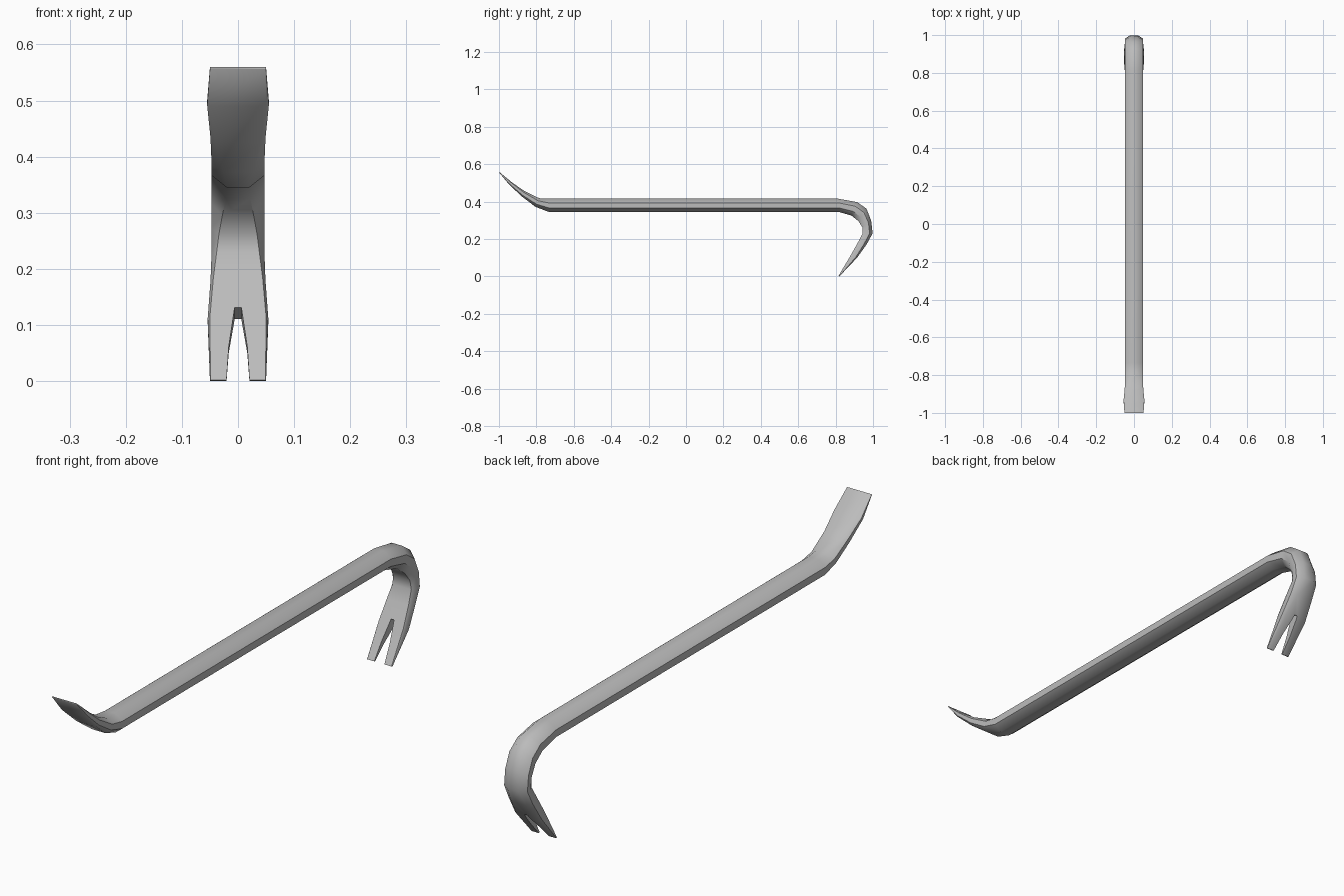
import bpy, bmesh, math
from mathutils import Vector

cube = bpy.data.objects.get("Cube")
if cube:
    bpy.data.objects.remove(cube, do_unlink=True)

steel = bpy.data.materials.new("grey_steel")
steel.use_nodes = True
GREY = (0.5, 0.5, 0.5, 1)
steel.diffuse_color = GREY
steel.node_tree.nodes["Principled BSDF"].inputs["Base Color"].default_value = GREY


def make_object(name, rings):
    """Loft closed rings of points into a capped solid."""
    bm = bmesh.new()
    loops = [[bm.verts.new(p) for p in ring] for ring in rings]
    n = len(loops[0])
    for a, b in zip(loops, loops[1:]):
        for i in range(n):
            j = (i + 1) % n
            bm.faces.new((a[i], a[j], b[j], b[i]))
    bm.faces.new(loops[0])
    bm.faces.new(loops[-1])
    bmesh.ops.recalc_face_normals(bm, faces=bm.faces)
    mesh = bpy.data.meshes.new(name)
    bm.to_mesh(mesh)
    bm.free()
    obj = bpy.data.objects.new(name, mesh)
    bpy.context.collection.objects.link(obj)
    mesh.materials.append(steel)
    return obj


def section(upper, lower, width, flat_up, flat_low, bevel):
    """Eight-sided ring between an upper and a lower point of the side profile."""
    up, low = Vector((0, *upper)), Vector((0, *lower))
    half = [(flat_up, 0), (width, bevel), (width, 1 - bevel), (flat_low, 1)]
    full = half + [(-x, t) for x, t in reversed(half)]
    return [up.lerp(low, t) + Vector((x, 0, 0)) for x, t in full]


# Bar from chisel tip to claw tip: upper point, lower point, half width, flats, bevel
stations = [
    ((-1.0, 0.56), (-1.0, 0.556), 0.050, 0.049, 0.049, 0.15),
    ((-0.93, 0.502), (-0.945, 0.49), 0.055, 0.050, 0.050, 0.2),
    ((-0.865, 0.457), (-0.875, 0.425), 0.049, 0.038, 0.040, 0.25),
    ((-0.785, 0.418), (-0.805, 0.372), 0.047, 0.024, 0.026, 0.3),
    ((-0.735, 0.415), (-0.735, 0.345), 0.047, 0.020, 0.020, 0.31),
    ((0.815, 0.415), (0.815, 0.345), 0.047, 0.020, 0.020, 0.31),
    ((0.915, 0.397), (0.885, 0.325), 0.047, 0.020, 0.022, 0.31),
    ((0.965, 0.362), (0.922, 0.295), 0.047, 0.020, 0.028, 0.31),
    ((0.99, 0.298), (0.943, 0.262), 0.047, 0.020, 0.034, 0.31),
    ((0.998, 0.23), (0.945, 0.23), 0.047, 0.022, 0.038, 0.31),
    ((0.965, 0.17), (0.920, 0.183), 0.049, 0.030, 0.044, 0.28),
    ((0.915, 0.10), (0.882, 0.115), 0.054, 0.042, 0.050, 0.2),
    ((0.82, 0.0), (0.815, 0.002), 0.050, 0.049, 0.049, 0.15),
]
bar = make_object("crowbar", [section(*s) for s in stations])

# Tapered nail slot cut square through the claw
through = Vector((0, 0.83, -0.55))
outline = [(-0.022, 0.80, -0.02), (-0.0165, 0.853, 0.06), (-0.006, 0.898, 0.127)]
outline += [(-x, y, z) for x, y, z in reversed(outline)]
rings = [[Vector(p) + through * d for p in outline] for d in (-0.1, 0.1)]
cutter = make_object("slot_cutter", rings)
cutter.hide_render = True

slot = bar.modifiers.new("nail_slot", "BOOLEAN")
slot.operation = "DIFFERENCE"
slot.solver = "EXACT"
slot.object = cutter
bpy.ops.object.select_all(action="DESELECT")
bar.select_set(True)
bpy.context.view_layer.objects.active = bar
bpy.ops.object.modifier_apply(modifier=slot.name)
bpy.data.objects.remove(cutter, do_unlink=True)
bpy.ops.object.shade_smooth_by_angle(angle=math.radians(42))
